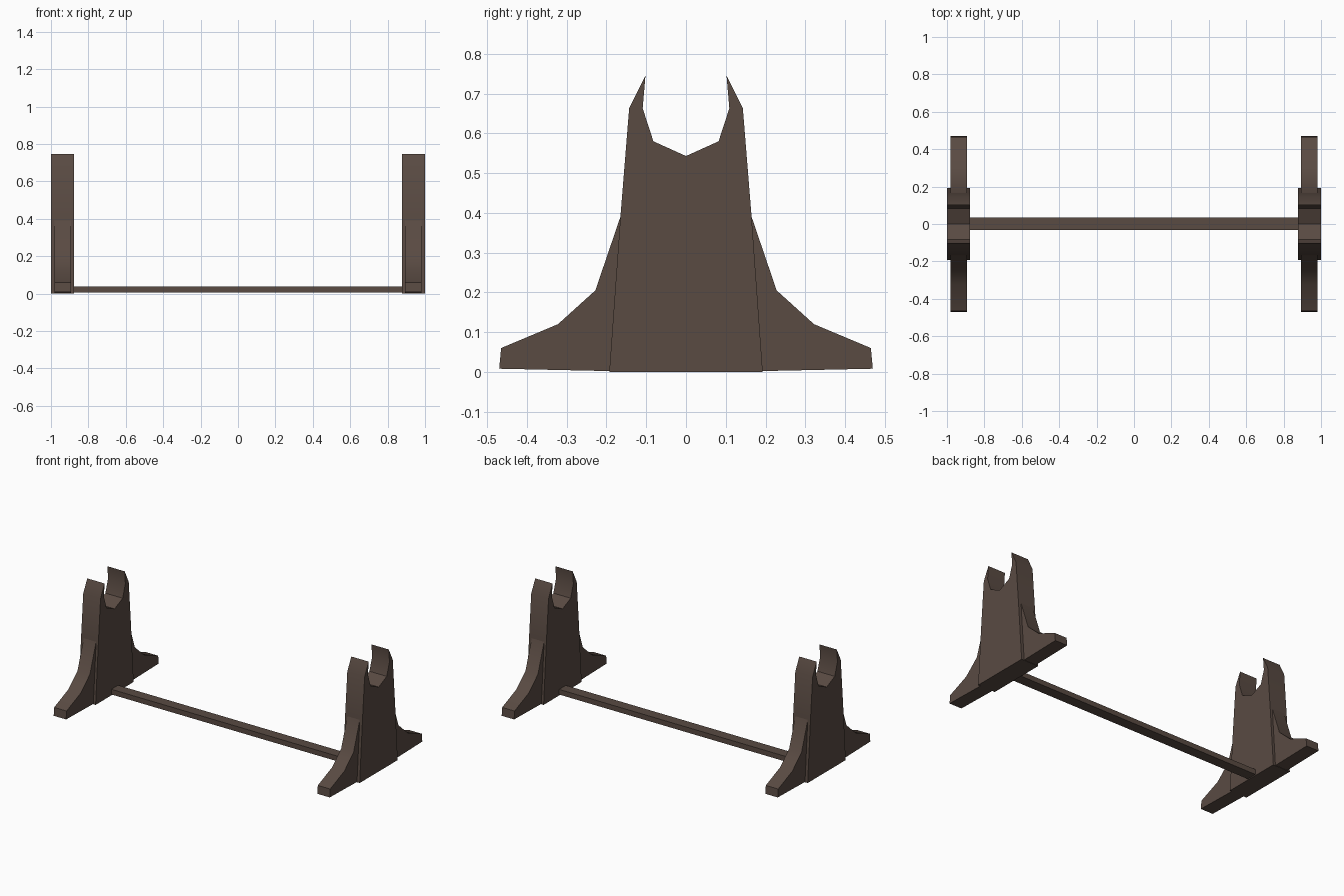
import bpy, bmesh, math

if "Cube" in bpy.data.objects:
    bpy.data.objects.remove(bpy.data.objects["Cube"])

wood = bpy.data.materials.new("dark brown wood")
wood.diffuse_color = (0.10, 0.069, 0.055, 1)
wood.use_nodes = True
wood.node_tree.nodes["Principled BSDF"].inputs["Base Color"].default_value = wood.diffuse_color


def extrude_profile(name, profile, x0, x1):
    """Solid from a (y, z) profile swept along x."""
    bm = bmesh.new()
    face = bm.faces.new([bm.verts.new((x0, y, z)) for y, z in profile])
    ext = bmesh.ops.extrude_face_region(bm, geom=[face])
    moved = [v for v in ext["geom"] if isinstance(v, bmesh.types.BMVert)]
    bmesh.ops.translate(bm, verts=moved, vec=(x1 - x0, 0, 0))
    bmesh.ops.recalc_face_normals(bm, faces=bm.faces)
    me = bpy.data.meshes.new(name)
    bm.to_mesh(me)
    bm.free()
    me.materials.append(wood)
    ob = bpy.data.objects.new(name, me)
    bpy.context.collection.objects.link(ob)
    bpy.ops.object.select_all(action='DESELECT')
    ob.select_set(True)
    bpy.context.view_layer.objects.active = ob
    bpy.ops.object.shade_smooth_by_angle(angle=math.radians(35))
    return ob


# Half outline of the forked post, and the flared foot beside it
half_post = [(0.193, 0), (0.165, 0.39), (0.143, 0.663), (0.102, 0.745),
             (0.109, 0.663), (0.082, 0.58)]
post = half_post + [(0, 0.543)] + [(-y, z) for y, z in reversed(half_post)]
foot = [(0.15, 0.001), (0.193, 0.002), (0.47, 0.008), (0.465, 0.06), (0.322, 0.12),
        (0.228, 0.205), (0.165, 0.39), (0.15, 0.39)]

for side, sx in (("left", -1), ("right", 1)):
    extrude_profile(f"{side}_forked_post", post, sx * 0.877, sx * 1.0)
    for end, sy in (("front", -1), ("back", 1)):
        extrude_profile(f"{side}_{end}_foot", [(sy * y, z) for y, z in foot],
                        sx * 0.893, sx * 0.981)

# Low stretcher bar joining the two posts
bar = [(-0.033, 0.006), (0.035, 0.006), (0.035, 0.039), (-0.033, 0.039)]
extrude_profile("stretcher_bar", bar, -0.89, 0.89)
